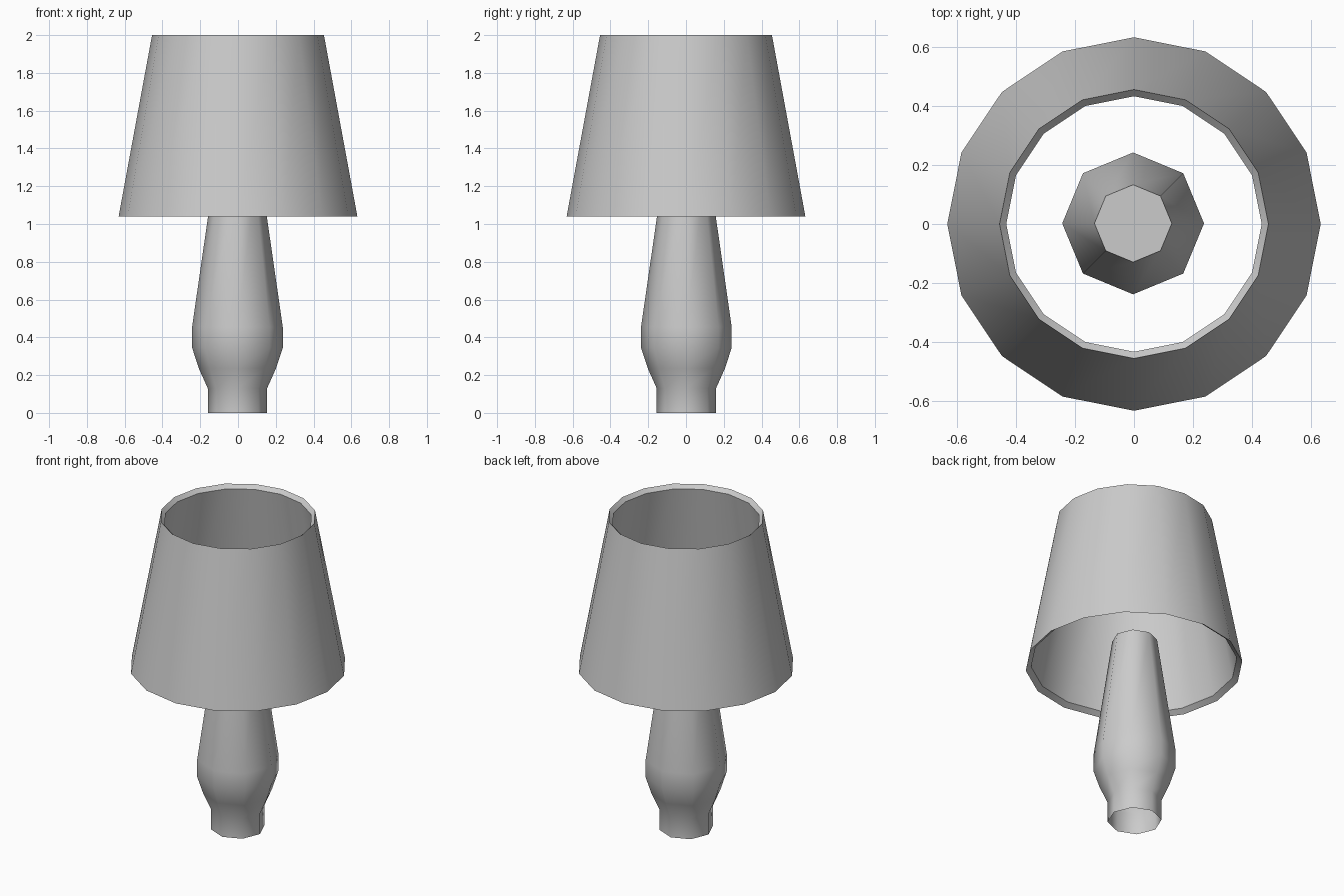
import bpy
import bmesh
from math import cos, sin, tau, radians

if "Cube" in bpy.data.objects:
    bpy.data.objects.remove(bpy.data.objects["Cube"])


def lathe(name, profile, sides, centre=(0, 0), cap_top=False, closed=False, sharp=40):
    """Spin a (radius, z) profile around the vertical axis."""
    bm = bmesh.new()
    rings = [[bm.verts.new((r * cos(tau * i / sides), r * sin(tau * i / sides), z))
              for i in range(sides)] for r, z in profile]
    pairs = list(zip(rings, rings[1:]))
    if closed:
        pairs.append((rings[-1], rings[0]))
    for low, high in pairs:
        for i in range(sides):
            j = (i + 1) % sides
            bm.faces.new((low[i], low[j], high[j], high[i]))
    if cap_top:
        bm.faces.new(rings[-1])
    mesh = bpy.data.meshes.new(name)
    bm.to_mesh(mesh)
    bm.free()
    obj = bpy.data.objects.new(name, mesh)
    obj.location = (centre[0], centre[1], 0)
    bpy.context.collection.objects.link(obj)
    bpy.ops.object.select_all(action='DESELECT')
    obj.select_set(True)
    bpy.context.view_layer.objects.active = obj
    bpy.ops.object.shade_smooth_by_angle(angle=radians(sharp))
    return obj


# Vase-shaped eight-sided base, open underneath
lathe("lamp_base", [(0.157, 0), (0.157, 0.13), (0.204, 0.235), (0.24, 0.345),
                    (0.24, 0.455), (0.131, 1.21)],
      8, centre=(-0.003, 0.002), cap_top=True, sharp=50)

# Sixteen-sided tapered shade; the inner wall is a slightly shrunken copy
outer = [(0.632, 1.04), (0.455, 2.0)]
mid, shrink = 1.52, 0.95
inner = [(r * shrink, mid + (z - mid) * shrink) for r, z in reversed(outer)]
lathe("lamp_shade", outer + inner, 16, closed=True)
